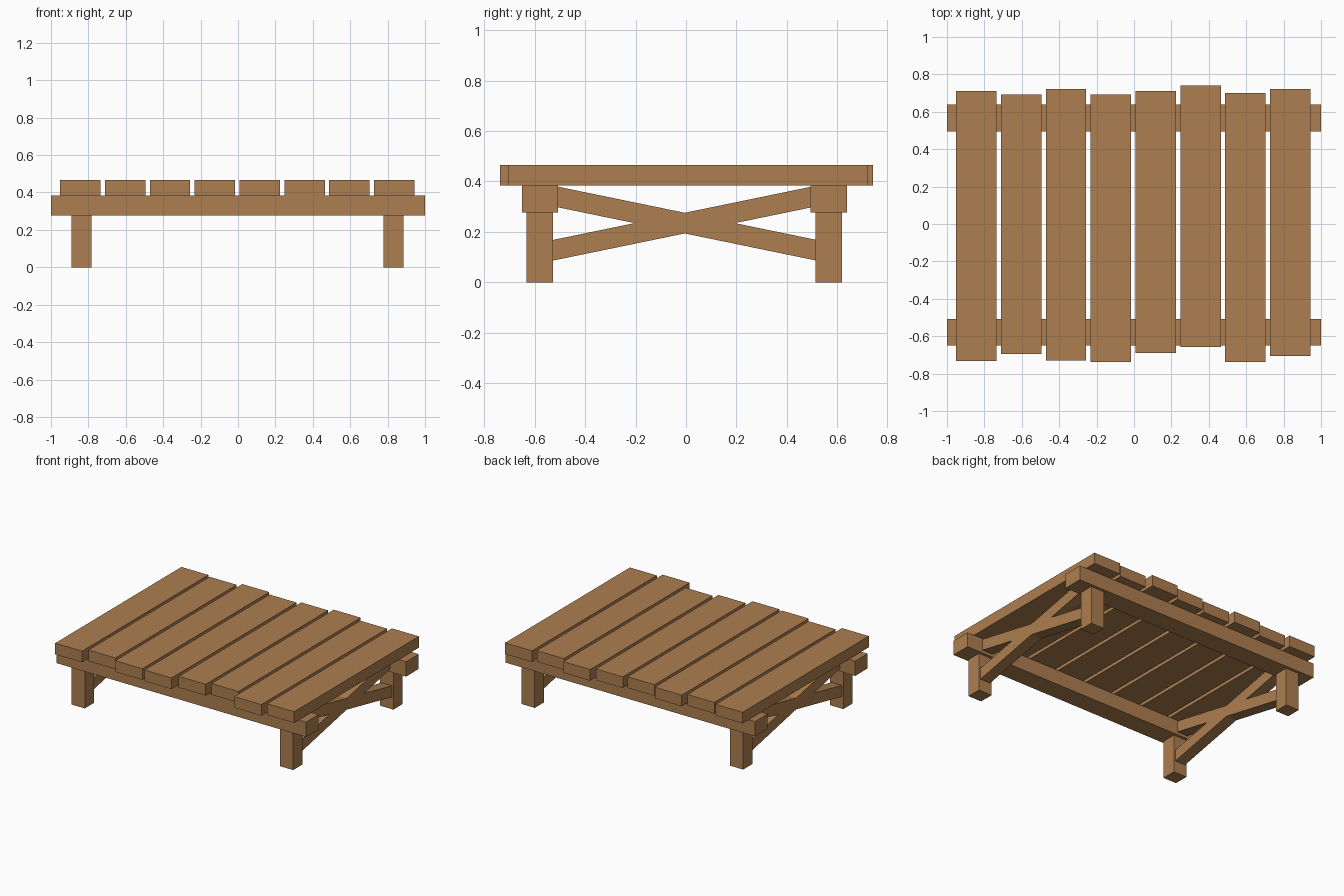
import bpy
import bmesh

if "Cube" in bpy.data.objects:
    bpy.data.objects.remove(bpy.data.objects["Cube"])

wood = bpy.data.materials.new("wood")
wood.diffuse_color = (0.42, 0.21, 0.08, 1)
wood.use_nodes = True
wood.node_tree.nodes["Principled BSDF"].inputs["Base Color"].default_value = wood.diffuse_color


def finish(name, bm):
    bmesh.ops.recalc_face_normals(bm, faces=bm.faces)
    mesh = bpy.data.meshes.new(name)
    bm.to_mesh(mesh)
    bm.free()
    mesh.materials.append(wood)
    obj = bpy.data.objects.new(name, mesh)
    bpy.context.collection.objects.link(obj)
    return obj


def box(name, x, y, z):
    """Box from (min, max) pairs along each axis."""
    bm = bmesh.new()
    bmesh.ops.create_cube(bm, size=1)
    for v in bm.verts:
        v.co = [r[0] if c < 0 else r[1] for c, r in zip(v.co, (x, y, z))]
    return finish(name, bm)


# Tabletop planks with uneven ends
plank_ends = [(-.733, .711), (-.695, .692), (-.730, .722), (-.738, .692),
              (-.690, .711), (-.658, .741), (-.738, .701), (-.706, .722)]
for i, ends in enumerate(plank_ends):
    cx = -0.843 + 0.2398 * i
    box(f"plank_{i + 1}", (cx - .108, cx + .108), ends, (.385, .466))

# Long beams under the planks
beam_z = (.277, .384)
box("front_beam", (-1, 1), (-.65, -.507), beam_z)
box("back_beam", (-1, 1), (.494, .639), beam_z)

# Four square legs
leg_x = {"left": (-.891, -.784), "right": (.778, .885)}
leg_y = {"front": (-.633, -.527), "back": (.513, .619)}
for side, xs in leg_x.items():
    for end, ys in leg_y.items():
        box(f"{end}_{side}_leg", xs, ys, (0, beam_z[0]))


def cross_brace(name, x0, x1):
    """X-shaped brace: one 12-point outline extruded along x."""
    cy, cz, h, slope, reach = -.005, .235, .041, .206, .535
    rise, notch = slope * reach, h / slope
    half = [(0, h), (reach, rise + h), (reach, rise - h),
            (notch, 0), (reach, h - rise), (reach, -rise - h)]
    outline = half + [(-y, -z) for y, z in half]
    bm = bmesh.new()
    face = bm.faces.new([bm.verts.new((x0, cy + y, cz + z)) for y, z in outline])
    ext = bmesh.ops.extrude_face_region(bm, geom=[face], use_keep_orig=True)
    moved = [g for g in ext["geom"] if isinstance(g, bmesh.types.BMVert)]
    bmesh.ops.translate(bm, verts=moved, vec=(x1 - x0, 0, 0))
    return finish(name, bm)


# Cross braces between the legs at each end
for side, (a, b) in leg_x.items():
    cross_brace(f"{side}_cross_brace", a + .012, b - .012)
